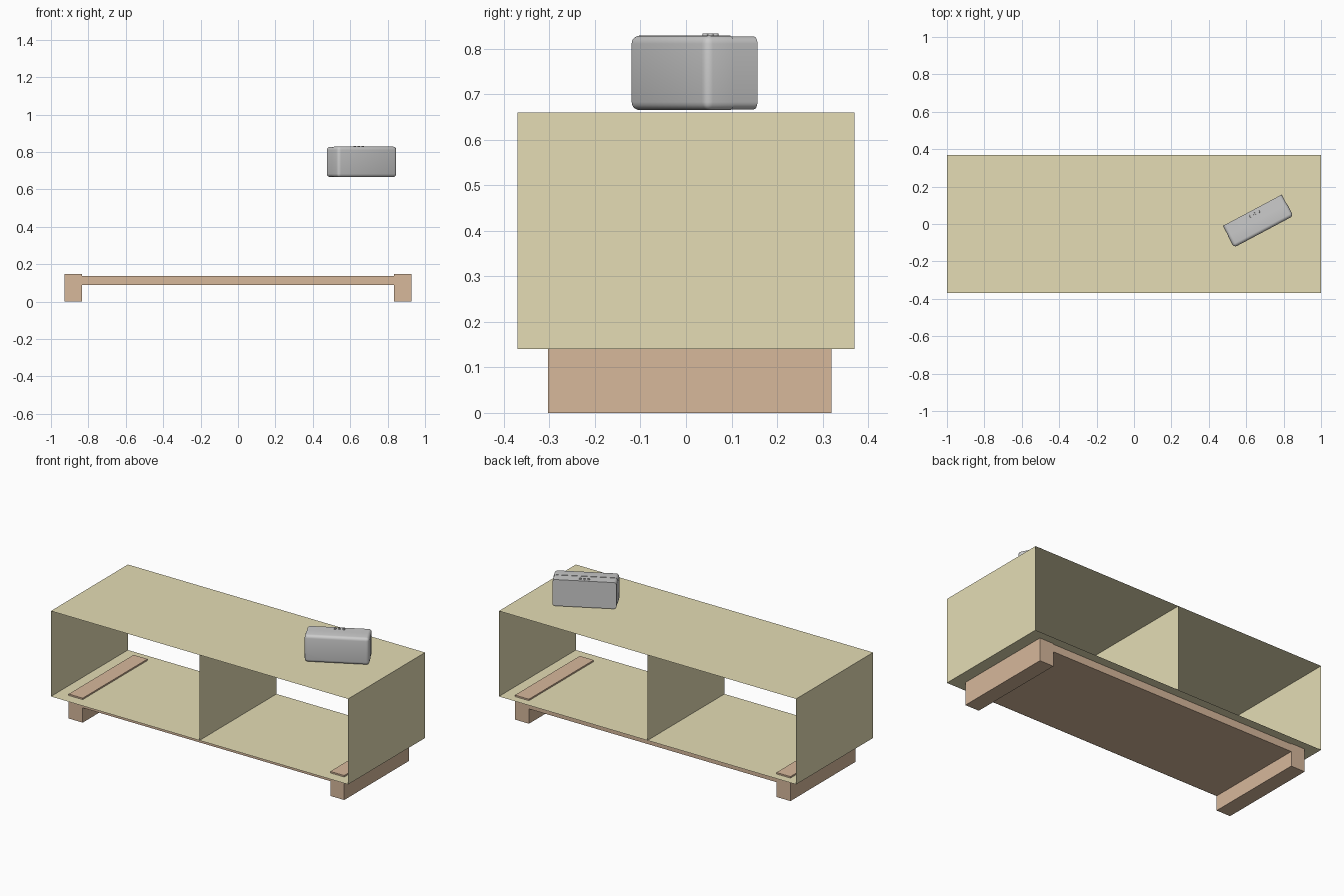
import bpy, bmesh
from math import radians, pi
from mathutils import Matrix, Vector

if "Cube" in bpy.data.objects:
    bpy.data.objects.remove(bpy.data.objects["Cube"])


def material(name, rgb):
    m = bpy.data.materials.new(name)
    m.diffuse_color = (*rgb, 1)
    m.use_nodes = True
    m.node_tree.nodes["Principled BSDF"].inputs["Base Color"].default_value = m.diffuse_color
    return m


shelf_mat = material("pale_wood", (0.78, 0.72, 0.46))
base_mat = material("brown_wood", (0.68, 0.48, 0.33))


def finish(name, bm, mat=None, matrix=None, smooth=False):
    bmesh.ops.recalc_face_normals(bm, faces=bm.faces)
    me = bpy.data.meshes.new(name)
    bm.to_mesh(me)
    bm.free()
    ob = bpy.data.objects.new(name, me)
    bpy.context.collection.objects.link(ob)
    if mat:
        me.materials.append(mat)
    if matrix:
        ob.matrix_world = matrix
    if smooth:
        bpy.context.view_layer.objects.active = ob
        ob.select_set(True)
        bpy.ops.object.shade_smooth_by_angle(angle=radians(40))
        ob.select_set(False)
    return ob


def box_bm(lo, hi):
    lo, hi = Vector(lo), Vector(hi)
    bm = bmesh.new()
    bmesh.ops.create_cube(bm, size=1, matrix=Matrix.Translation((lo + hi) / 2)
                          @ Matrix.Diagonal((*(hi - lo), 1)))
    return bm


# Cabinet: open-ended tube of thin sheets plus a centre divider
bm = box_bm((-1, -0.37, 0.14), (1, 0.37, 0.66))
bmesh.ops.delete(bm, geom=[f for f in bm.faces if abs(f.normal.y) > 0.9], context='FACES')
finish("cabinet_shell", bm, shelf_mat)

bm = bmesh.new()
bm.faces.new([bm.verts.new((0, y, z)) for y, z in
              ((-0.37, 0.14), (0.37, 0.14), (0.37, 0.66), (-0.37, 0.66))])
finish("divider", bm, shelf_mat)

# Base: slab between two runners that poke through the cabinet floor
Y0, Y1 = -0.303, 0.32
finish("base_slab", box_bm((-0.835, Y0, 0.09), (0.835, Y1, 0.136)), base_mat)
for name, x in (("left_runner", -0.88), ("right_runner", 0.88)):
    finish(name, box_bm((x - 0.047, Y0, 0), (x + 0.047, Y1, 0.149)), base_mat)

# Small rounded speaker, turned on the cabinet top
place = Matrix.Translation((0.663, 0.016, 0.747)) @ Matrix.Rotation(radians(28), 4, 'Z')
L, D, H = 0.18, 0.065, 0.082


def rounded(name, lo, hi, radius, round_front):
    bm = box_bm(lo, hi)
    edges = []
    for e in bm.edges:
        ys = [v.co.y for v in e.verts]
        along_y = abs(ys[0] - ys[1]) > 1e-4
        at_front = max(ys) < lo[1] + 1e-4
        if along_y or (round_front and at_front):
            edges.append(e)
    bmesh.ops.bevel(bm, geom=edges, offset=radius, segments=4, profile=0.5, affect='EDGES')
    finish(name, bm, None, place, True)


rounded("speaker_front", (-L, -D, -H), (L, 0.005, H), 0.018, True)
rounded("speaker_back", (-L + 0.002, 0.005, -H + 0.002), (L - 0.002, D, H - 0.002), 0.016, False)

# Three buttons on the speaker top
for i in (-1, 0, 1):
    bm = bmesh.new()
    bmesh.ops.create_cone(bm, cap_ends=True, segments=16, radius1=0.007, radius2=0.006, depth=0.008,
                          matrix=Matrix.Translation((0.002 + i * 0.024, 0.042, H)))
    finish(f"button_{i + 2}", bm, None, place, True)
